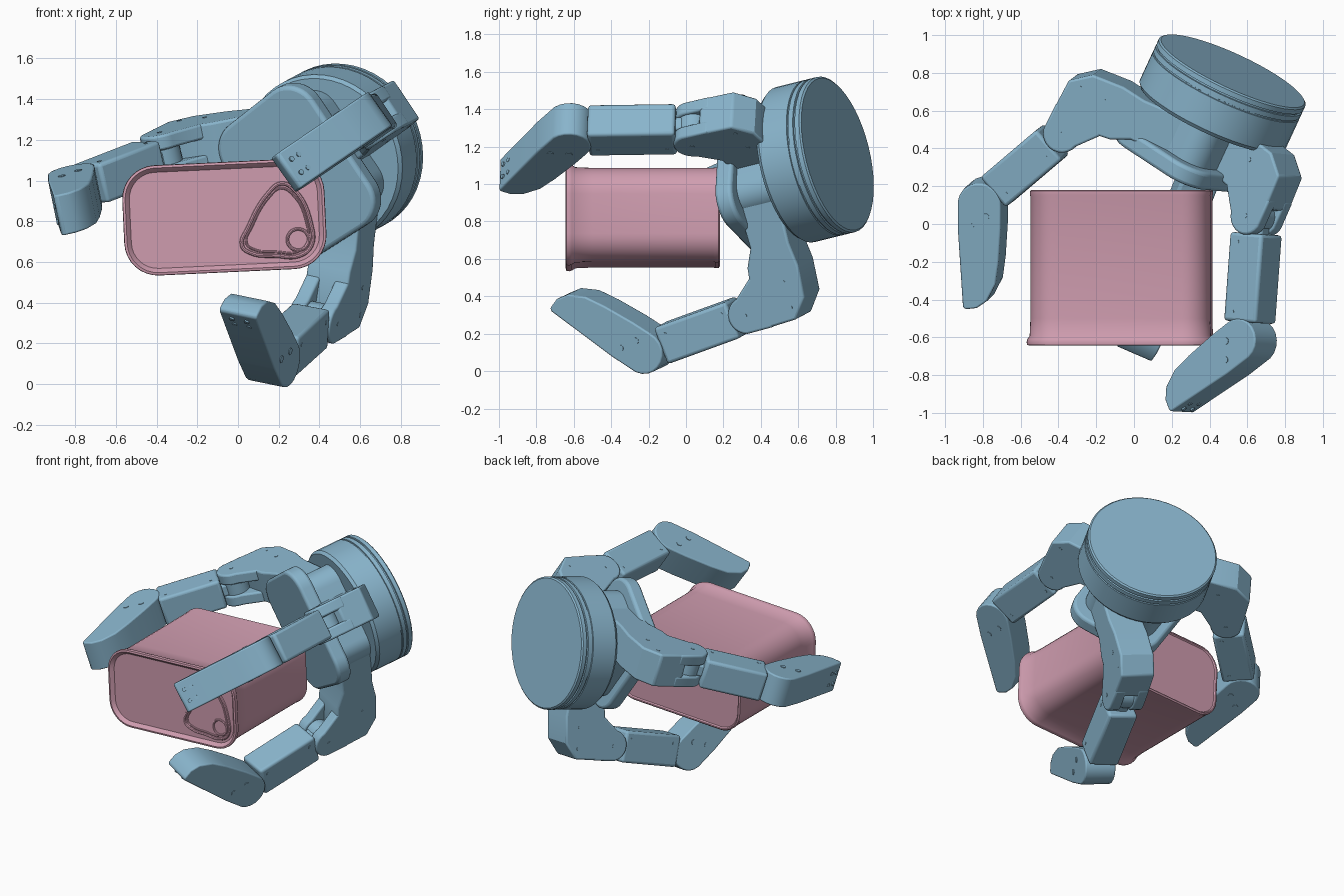
import bpy, bmesh, math
from mathutils import Vector as V

if "Cube" in bpy.data.objects:
    bpy.data.objects.remove(bpy.data.objects["Cube"], do_unlink=True)


def material(name, rgb):
    m = bpy.data.materials.new(name)
    m.use_nodes = True
    m.diffuse_color = (*rgb, 1)
    m.node_tree.nodes["Principled BSDF"].inputs["Base Color"].default_value = (*rgb, 1)
    return m


BLUE = material("steel_blue", (0.25, 0.46, 0.605))
PINK = material("dusty_pink", (0.625, 0.335, 0.43))


def finish(obj, mat, bevel=0.0):
    obj.data.materials.append(mat)
    if bevel:
        b = obj.modifiers.new("bevel", "BEVEL")
        b.width, b.segments, b.limit_method = bevel, 3, "ANGLE"
        b.angle_limit = math.radians(40)
    bpy.ops.object.select_all(action="DESELECT")
    obj.select_set(True)
    bpy.context.view_layer.objects.active = obj
    bpy.ops.object.shade_smooth_by_angle(angle=math.radians(32))
    return obj


def loft(name, rings, mat, bevel=0.0):
    """Skin equal-length rings of points and cap both ends."""
    bm = bmesh.new()
    loops = [[bm.verts.new(p) for p in ring] for ring in rings]
    n = len(loops[0])
    for a, b in zip(loops, loops[1:]):
        for i in range(n):
            bm.faces.new((a[i], a[(i + 1) % n], b[(i + 1) % n], b[i]))
    bm.faces.new(loops[0])
    bm.faces.new(loops[-1])
    bmesh.ops.recalc_face_normals(bm, faces=bm.faces)
    me = bpy.data.meshes.new(name)
    bm.to_mesh(me)
    bm.free()
    obj = bpy.data.objects.new(name, me)
    bpy.context.collection.objects.link(obj)
    return finish(obj, mat, bevel)


def prism(name, pts, o, e1, e2, n, width, bevel=0.012, shift=0.0):
    """Extrude a flat outline, centred on its plane plus a shift."""
    rings = [[o + e1 * p + e2 * q + n * (shift + s * width / 2) for p, q in pts]
             for s in (-1, 1)]
    return loft(name, rings, BLUE, bevel)


def arc(cx, cy, r, a0, a1, n=10):
    return [(cx + r * math.cos(math.radians(a0 + (a1 - a0) * i / n)),
             cy + r * math.sin(math.radians(a0 + (a1 - a0) * i / n))) for i in range(n + 1)]


def circle(cx, cy, r, n=20):
    return arc(cx, cy, r, 0, 360, n)[:-1]


# Palm frame: forward runs from the wrist plate into the grasp
C = V((0.523, 0.81, 1.16))
F = -V((0.41, 0.886, 0.22)).normalized()


def radial(v):
    v = V(v)
    return (v - F * v.dot(F)).normalized()


R1 = radial((-0.9, 0.41, -0.12))
R2 = radial((0.72, -0.46, 0.51))
R3 = radial((-0.09, 0.285, -0.955))
S2 = F.cross(R2)

# Wrist drum with two grooves: distance forward, radius
DRUM = [(0, 0.417), (0.008, 0.427), (0.035, 0.427), (0.037, 0.417), (0.045, 0.417), (0.047, 0.427),
        (0.075, 0.427), (0.077, 0.42), (0.083, 0.42), (0.085, 0.427), (0.255, 0.427), (0.275, 0.412)]
loft("wrist_drum", [[C + F * t + R2 * x + S2 * y for x, y in circle(0, 0, r, 48)]
                    for t, r in DRUM], BLUE)

# Palm plate with four rounded corners, and the hub behind it
outline = []
for corner, a0, a1 in ((60, 0, 92), (125, 92, 180), (235, 180, 268), (300, 268, 360)):
    ang = math.radians(corner)
    outline += arc(0.285 * math.cos(ang), 0.285 * math.sin(ang), 0.155, a0, a1)
prism("palm_plate", outline, C + F * 0.525, R2, S2, F, 0.1, 0.02)
prism("palm_hub", [(x * 0.8, y * 0.8) for x, y in outline], C + F * 0.37, R2, S2, F, 0.23, 0)

# Side outlines shared by the fingers
KNUCKLE = (0.64, 0.745)
ELBOW = [(0.26, 0.15), (0.275, 0.42), (0.26, 0.55), (0.275, 0.725), (0.36, 0.83), (0.55, 0.84),
         (0.575, 0.8), (0.575, 0.68), (0.55, 0.5), (0.5, 0.4), (0.5, 0.15)]
CHEEK = [(0.5, 0.84)] + arc(*KNUCKLE, 0.1, 80, -75) + [(0.55, 0.55), (0.5, 0.6)]
DISTAL = arc(0, 0, 0.117, 88, 265) + [(0.15, -0.108), (0.56, -0.06), (0.57, -0.045), (0.558, 0.015),
                                      (0.515, 0.068), (0.42, 0.11), (0.3, 0.12), (0.12, 0.122)]


def box(x0, x1, half):
    return [(x0, -half), (x1, -half), (x1, half), (x0, half)]


def finger(side, r, offset, j2, tip):
    h = F.cross(r)
    o = C + V(offset)
    j1 = o + F * KNUCKLE[0] + r * KNUCKLE[1]
    j2, tip = V(j2), V(tip)

    def frame(d):
        d = d.normalized()
        n = (h - d * h.dot(d)).normalized()
        q = n.cross(d)
        return d, (q if q.dot(r) < 0 else -q), n

    # Elbow with forked cheeks around the first joint
    prism(side + "_elbow", ELBOW, o, F, r, h, 0.23)
    for s in (-1, 1):
        prism(side + "_elbow_cheek", CHEEK, o, F, r, h, 0.075, 0.012, s * 0.0775)
        for p in ((0.37, 0.76), (0.37, 0.62), KNUCKLE):
            prism(side + "_elbow_pin", circle(*p, 0.012, 12), o, F, r, h, 0.004, 0, s * 0.115)

    # Middle link with narrow tongues at both joints
    d, q, n = frame(j2 - j1)
    ln = (j2 - j1).length
    prism(side + "_link", box(0.09, ln - 0.1, 0.104), j1, d, q, n, 0.2, 0.018)
    prism(side + "_link_tongue", box(0, ln, 0.06), j1, d, q, n, 0.079)
    for c in (0, ln):
        prism(side + "_joint_barrel", circle(c, 0, 0.085), j1, d, q, n, 0.079, 0)
    for s in (-1, 1):
        for c in (0.14, ln - 0.15):
            prism(side + "_link_pin", circle(c, 0.05, 0.012, 12), j1, d, q, n, 0.004, 0, s * 0.1)

    # Fingertip with straight back, rounded pad and screws
    d, q, n = frame(tip - j2)
    prism(side + "_fingertip", DISTAL, j2, d, q, n, 0.205, 0.035)
    for s in (-1, 1):
        for c in ((0.06, 0.04), (0.12, -0.04)):
            prism(side + "_tip_screw", circle(*c, 0.018, 12), j2, d, q, n, 0.008, 0, s * 0.1025)
    for a in (0.47, 0.52):
        for b in (-0.04, 0.04):
            prism(side + "_back_screw", circle(a, b, 0.013, 12), j2 - q * 0.07, d, n, q, 0.008, 0)


finger("right", R1, (0.04, -0.08, 0.19), (-0.80, 0.12, 0.955), (-0.83, -0.47, 0.83))
finger("left", R2, R2 * -0.225 - F * 0.04, (0.605, -0.62, 1.285), (0.19, -0.98, 1.005))
finger("lower", R3, (0.195, -0.095, 0.01), (0.165, -0.195, 0.117), (0.02, -0.66, 0.39))


# Food tin lying on its side, slightly rolled
TILT = math.radians(2.7)


def tin_ring(y, inset):
    w, hh, rad = 0.497 - inset, 0.271 - inset, 0.165 - inset
    pts = []
    for k, (sx, sz) in enumerate(((1, 1), (-1, 1), (-1, -1), (1, -1))):
        pts += arc(sx * (w - rad), sz * (hh - rad), rad, 90 * k, 90 * k + 90, 8)
    c, s = math.cos(TILT), math.sin(TILT)
    return [V((-0.067 + x * c - z * s, y, 0.82 + x * s + z * c)) for x, z in pts]


TIN = [(-0.62, 0.035), (-0.633, 0.024), (-0.643, 0.014), (-0.64, 0.002), (-0.625, 0),
       (-0.61, 0.004), (-0.592, 0.016), (-0.5, 0.02), (0.145, 0.02), (0.155, 0.017),
       (0.174, 0.017), (0.181, 0.026), (0.179, 0.032), (0.17, 0.038)]
loft("tin_can", [tin_ring(y, i) for y, i in TIN], PINK)


# Raised pull tab outline and finger hole on the lid
def ridge(name, pts, r):
    cu = bpy.data.curves.new(name, "CURVE")
    cu.dimensions, cu.bevel_depth, cu.bevel_resolution = "3D", r, 2
    sp = cu.splines.new("BEZIER")
    sp.bezier_points.add(len(pts) - 1)
    sp.use_cyclic_u = True
    sp.resolution_u = 6
    for b, (x, z) in zip(sp.bezier_points, pts):
        b.co = (x, -0.62, z)
        b.handle_left_type = b.handle_right_type = "AUTO"
    ob = bpy.data.objects.new(name, cu)
    bpy.context.collection.objects.link(ob)
    bpy.ops.object.select_all(action="DESELECT")
    ob.select_set(True)
    bpy.context.view_layer.objects.active = ob
    bpy.ops.object.convert(target="MESH")
    finish(bpy.context.view_layer.objects.active, PINK)


TAB = [(0.02, 0.68), (0.05, 0.77), (0.15, 0.94), (0.21, 0.985), (0.27, 0.96), (0.36, 0.78),
       (0.36, 0.68), (0.3, 0.63), (0.19, 0.63), (0.06, 0.645)]
ridge("tab_outline", TAB, 0.01)
ridge("tab_inner_line", [(0.195 + (x - 0.195) * 0.88, 0.79 + (z - 0.79) * 0.88) for x, z in TAB], 0.006)
ridge("tab_hole_rim", circle(0.295, 0.71, 0.052, 10), 0.008)
